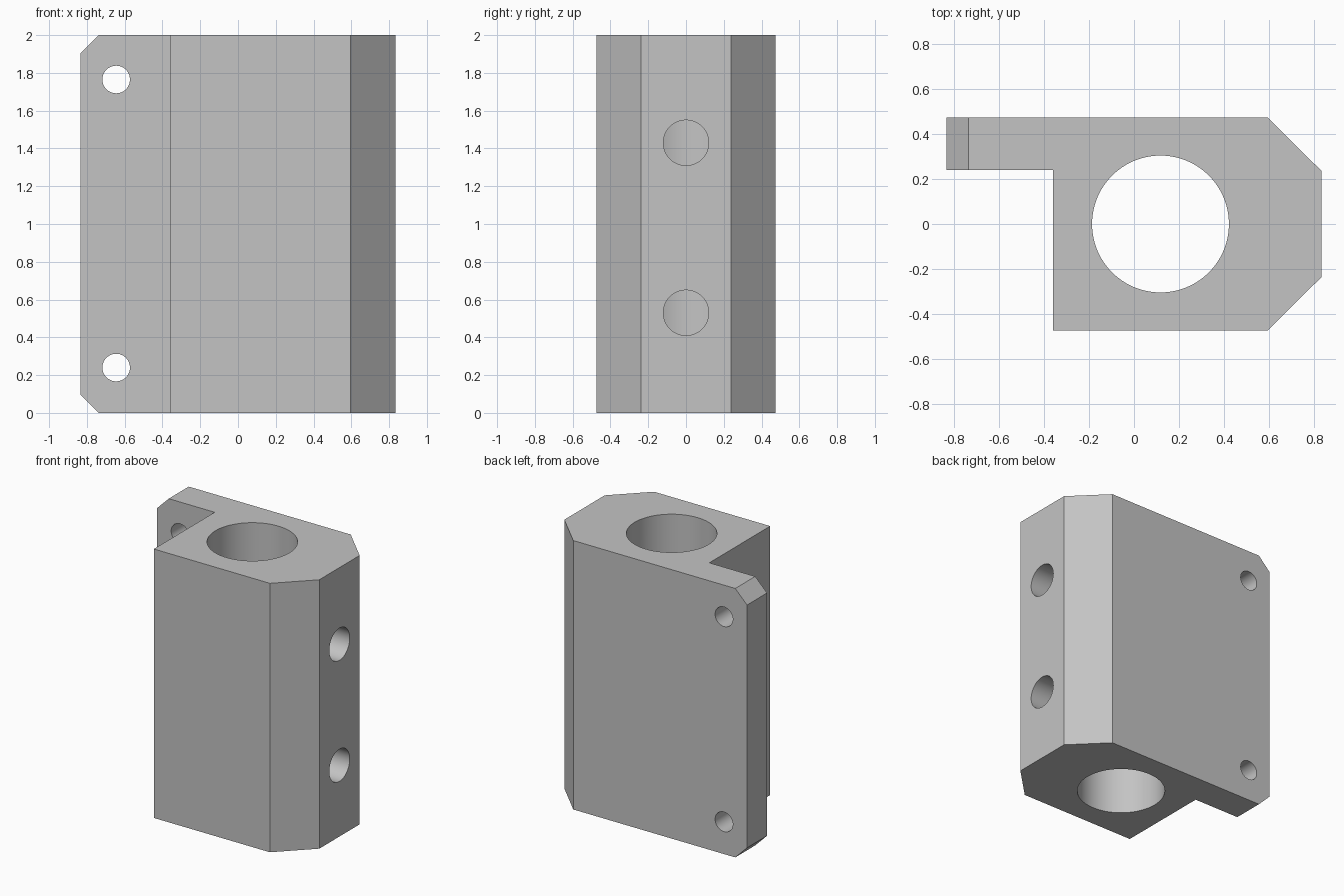
import bpy, bmesh, math
from mathutils import Matrix, Vector

if "Cube" in bpy.data.objects:
    bpy.data.objects.remove(bpy.data.objects["Cube"], do_unlink=True)

grey = bpy.data.materials.new("plain grey")
grey.use_nodes = True
colour = (0.55, 0.55, 0.55, 1)
grey.diffuse_color = colour
grey.node_tree.nodes["Principled BSDF"].inputs["Base Color"].default_value = colour


def add_object(name, bm):
    bmesh.ops.recalc_face_normals(bm, faces=bm.faces[:])
    mesh = bpy.data.meshes.new(name)
    bm.to_mesh(mesh)
    bm.free()
    mesh.materials.append(grey)
    ob = bpy.data.objects.new(name, mesh)
    bpy.context.collection.objects.link(ob)
    return ob


def prism(name, points, depth):
    """Extrude a closed outline of 3D points along a vector."""
    bm = bmesh.new()
    face = bm.faces.new([bm.verts.new(p) for p in points])
    out = bmesh.ops.extrude_face_region(bm, geom=[face])
    top = [v for v in out["geom"] if isinstance(v, bmesh.types.BMVert)]
    bmesh.ops.translate(bm, verts=top, vec=depth)
    return add_object(name, bm)


def rod(name, radius, length, centre, axis, sides):
    """Cylinder around a centre, along the given axis."""
    turn = Vector((0, 0, 1)).rotation_difference(Vector(axis)).to_matrix().to_4x4()
    bm = bmesh.new()
    bmesh.ops.create_cone(bm, cap_ends=True, segments=sides, radius1=radius,
                          radius2=radius, depth=length,
                          matrix=Matrix.Translation(centre) @ turn)
    return add_object(name, bm)


# Body and mounting flange share one outline
outline = [(-0.835, 0.475), (-0.835, 0.24), (-0.36, 0.24), (-0.36, -0.475),
           (0.595, -0.475), (0.835, -0.237), (0.835, 0.237), (0.595, 0.475)]
block = prism("bearing_block", [(x, y, 0) for x, y in outline], (0, 0, 2))

# Main vertical bore
cutters = [rod("bore_cutter", 0.305, 3, (0.118, 0, 1), (0, 0, 1), 96)]

# Side holes run from the right face into the bore
for z in (0.53, 1.43):
    cutters.append(rod("side_hole_cutter", 0.12, 0.9, (0.57, 0, z), (1, 0, 0), 48))

# Flange screw holes and clipped corners, bottom and top
for z in (0.24, 1.765):
    cutters.append(rod("screw_hole_cutter", 0.073, 0.6, (-0.645, 0.36, z), (0, 1, 0), 48))
for z, up in ((0, 1), (2, -1)):
    corner = [(-0.935, 0.1, z + 0.197 * up), (-0.64, 0.1, z - 0.098 * up),
              (-0.935, 0.1, z - 0.098 * up)]
    cutters.append(prism("corner_cutter", corner, (0, 0.6, 0)))

# Cut everything and keep only the finished block
bpy.ops.object.select_all(action="DESELECT")
bpy.context.view_layer.objects.active = block
block.select_set(True)
for cutter in cutters:
    cutter.hide_render = True
    mod = block.modifiers.new("cut", "BOOLEAN")
    mod.operation = "DIFFERENCE"
    mod.solver = "EXACT"
    mod.object = cutter
    bpy.ops.object.modifier_apply(modifier=mod.name)
    bpy.data.objects.remove(cutter, do_unlink=True)

bpy.ops.object.shade_smooth_by_angle(angle=math.radians(30))
